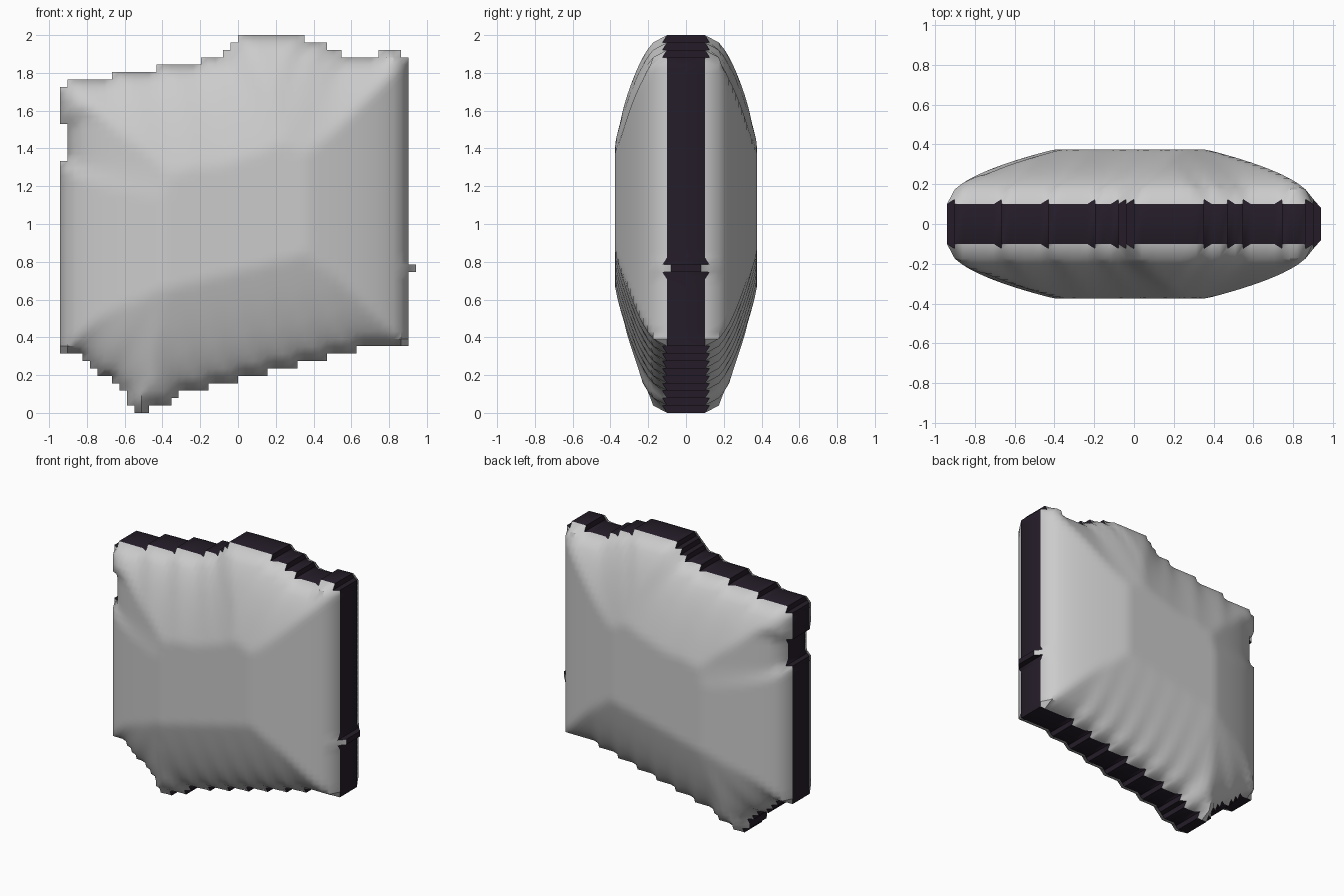
import bpy, bmesh, math

if "Cube" in bpy.data.objects:
    bpy.data.objects.remove(bpy.data.objects["Cube"])

C = 2 / 51                  # size of one outline step
COLS = 48

# stepped outline as (number of columns, height in steps)
top_runs = [(1, 44), (6, 45), (6, 46), (6, 47), (3, 48), (1, 49), (1, 50), (9, 51),
            (3, 50), (2, 49), (5, 48), (3, 49), (1, 48), (1, 20)]
bottom_runs = [(3, 8), (1, 7), (1, 6), (2, 5), (1, 4), (1, 3), (1, 1), (2, 0), (3, 1),
               (1, 2), (4, 3), (4, 4), (4, 5), (4, 6), (4, 7), (4, 8), (7, 9), (1, 19)]


def expand(runs):
    return [h for n, h in runs for _ in range(n)]


cells = {(c, r) for c, (lo, hi) in enumerate(zip(expand(bottom_runs), expand(top_runs)))
         for r in range(lo, hi)}
cells -= {(0, r) for r in range(34, 39)}          # notch in the left side


def count_inside(i, j):
    return sum((i - a, j - b) in cells for a in (0, 1) for b in (0, 1))


corners = {(c + a, r + b) for c, r in cells for a in (0, 1) for b in (0, 1)}
border = [p for p in corners if count_inside(*p) < 4]


# half thickness swells with the distance from the outline
def half_thickness(p):
    n = count_inside(*p)
    if n < 4:
        if p[0] == COLS:
            return 0.08
        return 0.125 if n == 3 else 0.1
    d = min(math.dist(p, b) for b in border) * C
    return 0.1 + 0.275 * math.sqrt(min(d / 0.54, 1))


bm = bmesh.new()
front, back = {}, {}
for p in sorted(corners):
    h = half_thickness(p)
    x, z = (p[0] - COLS / 2) * C, p[1] * C
    front[p] = bm.verts.new((x, -h, z))
    back[p] = bm.verts.new((x, h, z))

for c, r in sorted(cells):
    loop = [(c, r), (c + 1, r), (c + 1, r + 1), (c, r + 1)]
    # swollen front and back skins
    bm.faces.new([front[p] for p in loop])
    bm.faces.new([back[p] for p in reversed(loop)])
    # dark rim walls on the open sides
    for k, (dx, dz) in enumerate([(0, -1), (1, 0), (0, 1), (-1, 0)]):
        if (c + dx, r + dz) not in cells:
            a, b = loop[k], loop[(k + 1) % 4]
            f = bm.faces.new([front[b], front[a], back[a], back[b]])
            f.material_index = 1

mesh = bpy.data.meshes.new("padded_slab")
bm.to_mesh(mesh)
bm.free()

grey = bpy.data.materials.new("grey_skin")
grey.diffuse_color = (0.8, 0.8, 0.8, 1)
grey.use_nodes = True
grey.node_tree.nodes["Principled BSDF"].inputs["Base Color"].default_value = grey.diffuse_color
dark = bpy.data.materials.new("dark_rim")
dark.diffuse_color = (0.018, 0.012, 0.022, 1)
dark.use_nodes = True
dark.node_tree.nodes["Principled BSDF"].inputs["Base Color"].default_value = dark.diffuse_color
mesh.materials.append(grey)
mesh.materials.append(dark)

slab = bpy.data.objects.new("padded_slab", mesh)
bpy.context.collection.objects.link(slab)
bpy.context.view_layer.objects.active = slab
slab.select_set(True)
bpy.ops.object.shade_smooth_by_angle(angle=math.radians(35))
